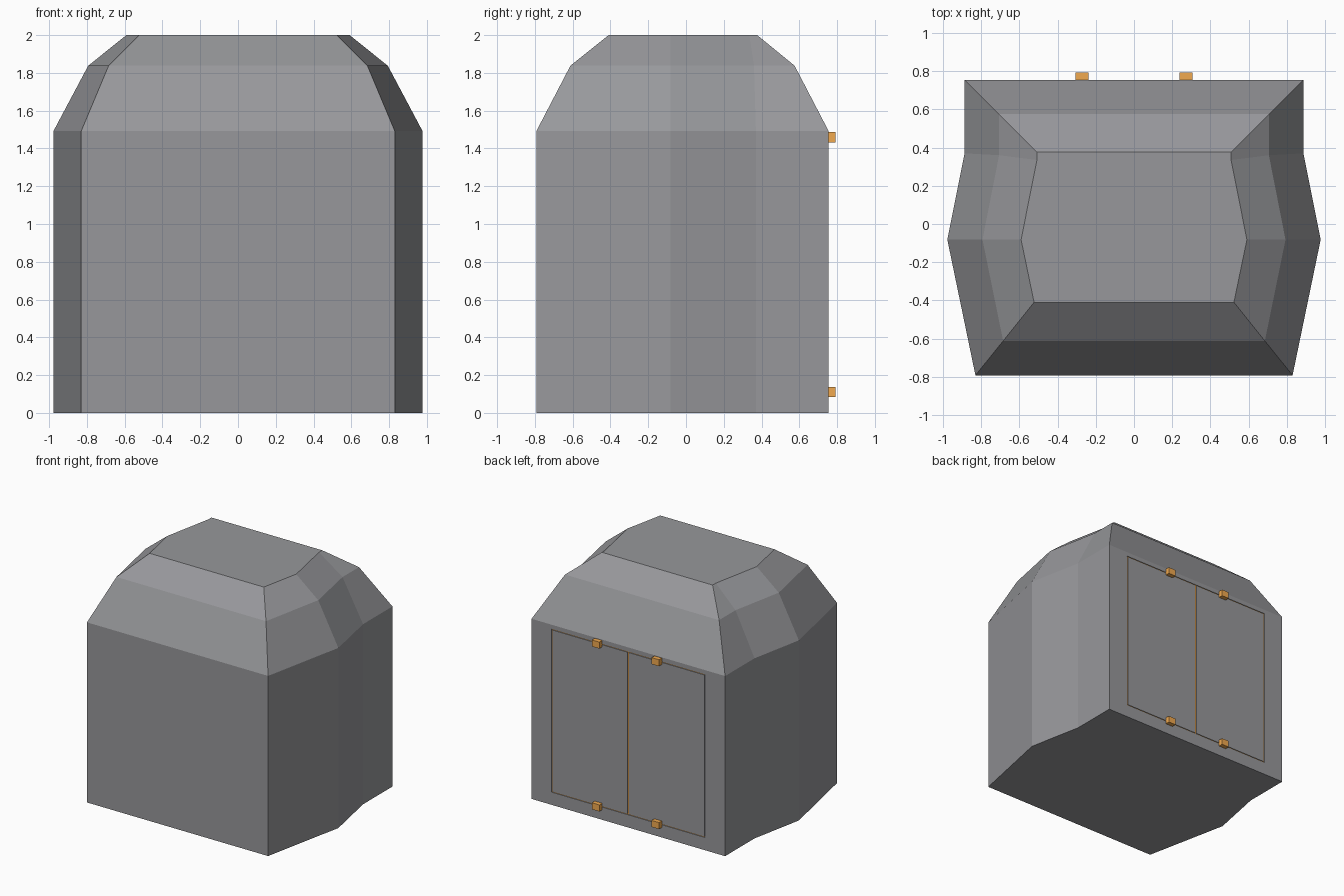
import bpy, bmesh

if "Cube" in bpy.data.objects:
    bpy.data.objects.remove(bpy.data.objects["Cube"])


def material(name, rgb):
    mat = bpy.data.materials.new(name)
    mat.diffuse_color = (*rgb, 1)
    mat.use_nodes = True
    mat.node_tree.nodes["Principled BSDF"].inputs["Base Color"].default_value = mat.diffuse_color
    return mat


orange = material("orange", (0.88, 0.40, 0.08))
dark = material("dark_grey", (0.31, 0.312, 0.328))


def finish(name, bm, mat):
    bmesh.ops.recalc_face_normals(bm, faces=bm.faces)
    me = bpy.data.meshes.new(name)
    bm.to_mesh(me)
    bm.free()
    me.materials.append(mat)
    ob = bpy.data.objects.new(name, me)
    bpy.context.collection.objects.link(ob)
    return ob


def box(name, x, y, z, mat):
    bm = bmesh.new()
    bmesh.ops.create_cube(bm, size=1)
    for v in bm.verts:
        for i, (lo, hi) in enumerate((x, y, z)):
            v.co[i] = lo if v.co[i] < 0 else hi
    return finish(name, bm, mat)


# Right half outlines (x, y), front to back, at each height
LOWER = [(0.83, -0.792), (0.977, -0.082), (0.887, 0.37), (0.887, 0.755)]
SHOULDER = [(0.685, -0.612), (0.793, -0.082), (0.706, 0.36), (0.706, 0.575)]
CROWN = [(0.523, -0.41), (0.591, -0.082), (0.508, 0.335), (0.508, 0.377)]
LEVELS = [(0, LOWER), (1.492, LOWER), (1.838, SHOULDER), (2.0, CROWN)]

# Door opening on the back
W, Z0, Z1, BACK, DEPTH = 0.704, 0.105, 1.457, 0.755, 0.03

# Body shell lofted through the outlines
bm = bmesh.new()
rings = []
for z, half in LEVELS:
    outline = half + [(-x, y) for x, y in reversed(half)]
    rings.append([bm.verts.new((x, y, z)) for x, y in outline])
n = len(rings[0])
for a, b in zip(rings, rings[1:]):
    for i in range(n):
        j = (i + 1) % n
        bm.faces.new((a[i], a[j], b[j], b[i]))
bm.faces.new(rings[-1])
bm.faces.new(rings[0][::-1])
bmesh.ops.recalc_face_normals(bm, faces=bm.faces)

# Shallow doorway recess in the back wall
back = next(f for f in bm.faces if all(abs(v.co.y - BACK) < 1e-4 for v in f.verts))
for thickness, depth in ((0.03, 0), (0.001, DEPTH)):
    bmesh.ops.inset_individual(bm, faces=[back], thickness=thickness)
    for v in back.verts:
        v.co = (W if v.co.x > 0 else -W, BACK - depth, Z1 if v.co.z > 0.7 else Z0)
finish("body", bm, dark)

# Orange backing seen through the door gaps
box("door_backing", (-W, W), (BACK - DEPTH + 0.002, BACK - 0.006), (Z0, Z1), orange)

# Flush doors and their latch blocks
GAP = 0.007
for side, s in (("left", -1), ("right", 1)):
    box(side + "_door", sorted((s * 0.007, s * (W - GAP))),
        (BACK - 0.014, BACK), (Z0 + GAP, Z1 - GAP), dark)
    for level, z in (("lower", 0.11), ("upper", 1.459)):
        box(f"{side}_{level}_latch", sorted((s * 0.239, s * 0.307)),
            (BACK - 0.01, 0.792), (z - 0.027, z + 0.027), orange)
